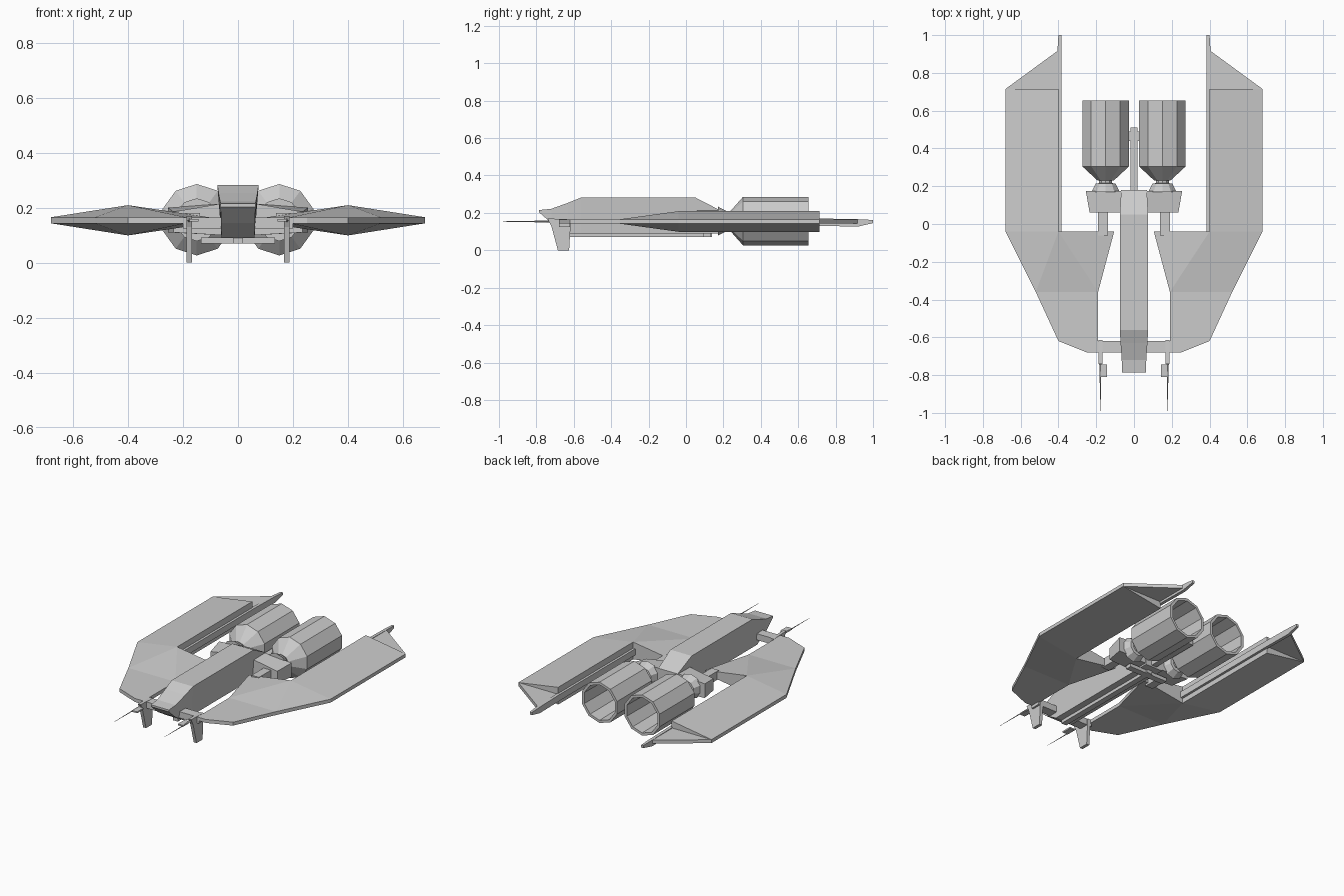
import bpy, bmesh, math

if "Cube" in bpy.data.objects:
    bpy.data.objects.remove(bpy.data.objects["Cube"])

MID = 0.154  # height of the wing plane


def finish(name, bm, mirror=False):
    bmesh.ops.recalc_face_normals(bm, faces=bm.faces)
    me = bpy.data.meshes.new(name)
    bm.to_mesh(me)
    bm.free()
    ob = bpy.data.objects.new(name, me)
    bpy.context.collection.objects.link(ob)
    if mirror:
        ob.modifiers.new("Mirror", 'MIRROR')
    return ob


def loft(name, rings, mirror=False, closed=False):
    """Skin equal-sized rings of points; cap the ends or join last to first."""
    bm = bmesh.new()
    vs = [[bm.verts.new(p) for p in r] for r in rings]
    n = len(rings[0])
    pairs = list(zip(vs, vs[1:])) + ([(vs[-1], vs[0])] if closed else [])
    for a, b in pairs:
        for i in range(n):
            j = (i + 1) % n
            bm.faces.new((a[i], a[j], b[j], b[i]))
    if not closed:
        bm.faces.new(vs[0])
        bm.faces.new(vs[-1])
    return finish(name, bm, mirror)


def box(name, x, y, z, mirror=False):
    ring = lambda yy: [(x[0], yy, z[0]), (x[1], yy, z[0]), (x[1], yy, z[1]), (x[0], yy, z[1])]
    return loft(name, [ring(y[0]), ring(y[1])], mirror)


def plate(name, pts, faces, mirror=True):
    """Slab symmetric about the wing plane; pts are x, y, half thickness."""
    bm = bmesh.new()
    top = [bm.verts.new((x, y, MID + h)) for x, y, h in pts]
    bot = [bm.verts.new((x, y, MID - h)) for x, y, h in pts]
    for f in faces:
        bm.faces.new([top[i] for i in f])
    rim = [tuple(e.verts) for e in bm.edges if len(e.link_faces) == 1]
    for f in faces:
        bm.faces.new([bot[i] for i in f])
    for a, b in rim:
        bm.faces.new((a, b, bot[top.index(b)], bot[top.index(a)]))
    return finish(name, bm, mirror)


def turned(name, profile, cx, cz, sides=10, closed=False):
    """Faceted turned shape along y; profile is (y, radius)."""
    rings = [[(cx + r * math.sin(2 * math.pi * i / sides), y,
               cz + r * math.cos(2 * math.pi * i / sides)) for i in range(sides)]
             for y, r in profile]
    return loft(name, rings, True, closed)


# Fuselage: y, half width top, z top, half width bottom, z bottom
stations = [(-0.785, .063, .215, .063, .203), (-0.72, .065, .222, .062, .145),
            (-0.63, .071, .254, .06, .09), (-0.56, .075, .282, .06, .09),
            (0.05, .075, .282, .06, .09), (0.18, .068, .215, .06, .09)]
loft("fuselage", [[(-b, y, zb), (b, y, zb), (t, y, zt), (-t, y, zt)]
                  for y, t, zt, b, zb in stations])

# Main wings, thickest along the inner edge
plate("wing", [(.68, .715, .011), (.40, .715, .055), (.68, -.04, .011), (.40, -.04, .055),
               (.105, -.04, .011), (.52, -.36, .011), (.19, -.36, .011),
               (.40, -.62, .011), (.25, -.68, .011), (.19, -.68, .011)],
      [(0, 1, 3, 2), (2, 3, 5), (3, 6, 5), (3, 4, 6), (5, 6, 9, 8, 7)])

# Swept tips and the rails along the inner edges
plate("wing_tip", [(.40, .70, .011), (.68, .70, .011), (.68, .715, .011),
                   (.40, .92, .011)], [(0, 1, 2, 3)])
loft("wing_rail", [[(.385, y, z0), (x1, y, z0), (x1, y, z1), (.385, y, z1)]
                   for y, x1, z0, z1 in ((-.04, .405, .13, .17), (.715, .405, .13, .17),
                                         (.92, .405, .127, .166), (1.0, .40, .145, .162))], True)

# Front cross bar, landing fins and gun barrels
box("front_crossbar", (-.20, .20), (-.68, -.62), (.125, .165))
fin = [(-.74, .17), (-.72, .13), (-.685, .0), (-.625, .0), (-.615, .165)]
loft("landing_fin", [[(x, y, z) for y, z in fin] for x in (.168, .188)], True)
turned("gun_barrel", [(-.99, .001), (-.80, .004), (-.72, .007)], .178, .154, 4)
box("gun_block", (.143, .18), (-.81, -.745), (.149, .158), True)

# Belly keel, cross beam and the rear spine between the engines
box("keel", (-.018, .018), (-.63, .14), (.07, .10))
box("cross_beam", (-.135, .135), (.09, .13), (.07, .092))
box("rear_spine", (-.018, .018), (.13, .51), (.10, .145))
box("spine_clamp", (-.028, .028), (.44, .49), (.115, .15))

# Shoulders carrying the engines, and pylons joining them to the wings
loft("shoulder", [[(.06, .06, z0), (xo - .02, .06, z0 + .01), (xo - .02, .06, z1 - .03), (.06, .06, z1)]
                  if y < .1 else
                  [(.06, y, z0), (xo, y, z0 + .01), (xo, y, z1 - .015), (.06, y, z1)]
                  for y, xo, z0, z1 in ((.06, .255, .10, .215), (.175, .255, .10, .215))], True)
box("pylon", (.138, .19), (-.06, .07), (.125, .18), True)

# Engines: hollow ten-sided drums with tapered fronts
turned("engine_neck", [(.17, .078), (.215, .055), (.216, .036), (.245, .036)], .15, .156)
turned("engine_shell", [(.23, .045), (.305, .13), (.655, .13), (.655, .113), (.36, .108),
                        (.32, .05), (.32, .001), (.23, .001)], .15, .156, 10, True)
turned("engine_nozzle", [(.31, .05), (.42, .03), (.48, .018)], .15, .156)
